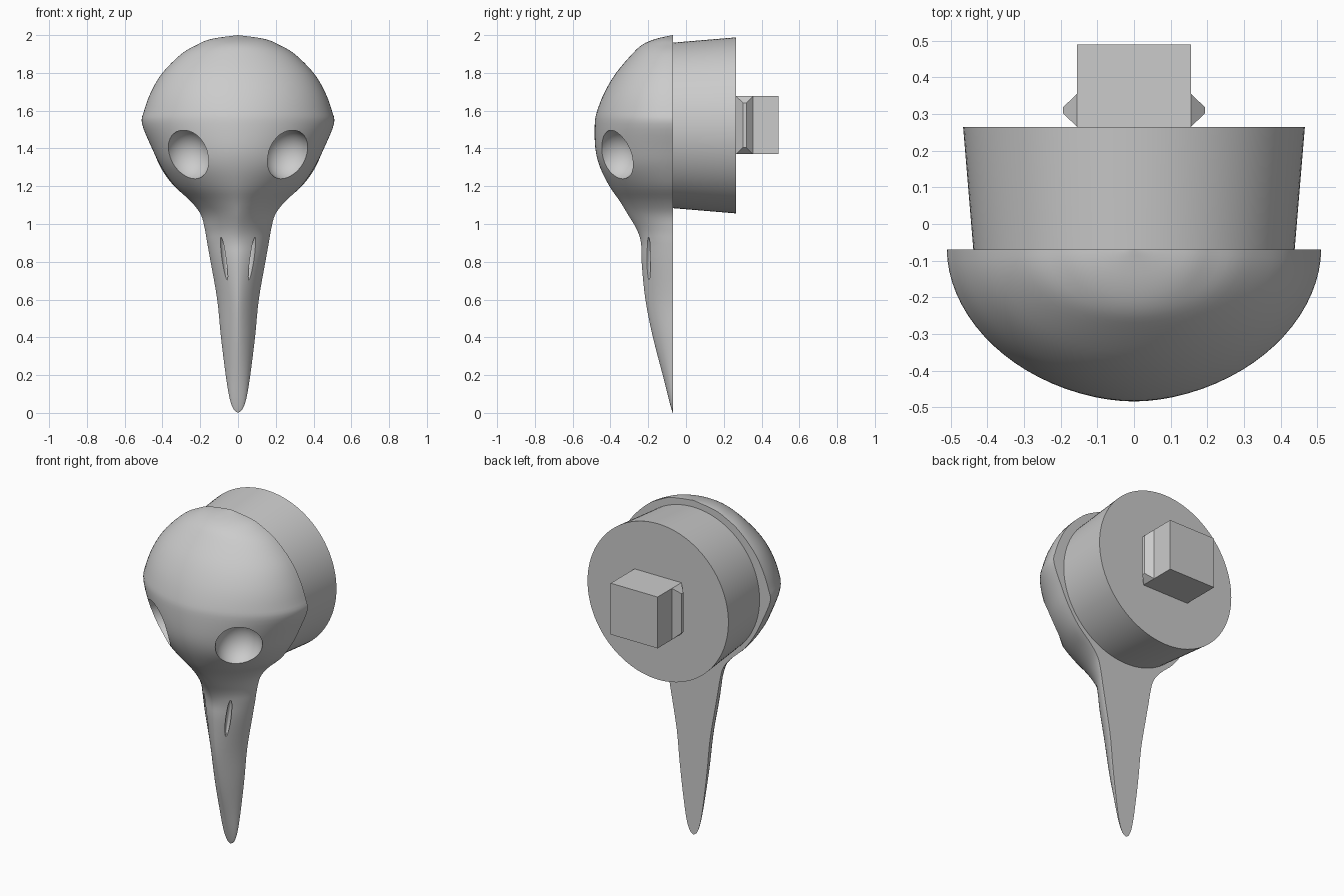
import bpy, bmesh
from math import cos, sin, pi, radians
from mathutils import Vector, Matrix

if "Cube" in bpy.data.objects:
    bpy.data.objects.remove(bpy.data.objects["Cube"], do_unlink=True)

grey = bpy.data.materials.new("plain grey")
grey.use_nodes = True
grey.diffuse_color = (.6, .6, .6, 1)
grey.node_tree.nodes["Principled BSDF"].inputs["Base Color"].default_value = (.6, .6, .6, 1)

BACK = -.07      # flat rear plane of the skull
PLUG_END = .265  # rear face of the plug


def finish(name, bm):
    """Turn a bmesh into a named object with the shared material."""
    bmesh.ops.recalc_face_normals(bm, faces=bm.faces)
    mesh = bpy.data.meshes.new(name)
    bm.to_mesh(mesh)
    bm.free()
    mesh.materials.append(grey)
    obj = bpy.data.objects.new(name, mesh)
    bpy.context.collection.objects.link(obj)
    return obj


def select_only(obj):
    bpy.ops.object.select_all(action='DESELECT')
    obj.select_set(True)
    bpy.context.view_layer.objects.active = obj


def smooth(obj, angle):
    select_only(obj)
    bpy.ops.object.shade_smooth_by_angle(angle=radians(angle))


def spline(rows, steps):
    """Smooth curve through the rows of a section table."""
    pts = [Vector(r) for r in rows]
    pts = [pts[0]] + pts + [pts[-1]]
    out = []
    for a, b, c, d in zip(pts, pts[1:], pts[2:], pts[3:]):
        for i in range(steps):
            t = i / steps
            out.append(b + (c - a) * t / 2 + (a * 2 - b * 5 + c * 4 - d) * t**2 / 2
                       + (b * 3 - a - c * 3 + d) * t**3 / 2)
    return out + [pts[-1]]


# Skull: height, half width, depth and roundness of each section
sections = [
    (2, 0, 0, 2), (1.98, .14, .09, 2), (1.95, .215, .16, 2),
    (1.9, .3, .215, 2), (1.8, .4, .3, 2), (1.7, .46, .36, 2),
    (1.6, .497, .4, 1.95), (1.53, .508, .413, 1.9), (1.4, .455, .41, 1.9),
    (1.3, .405, .385, 1.9), (1.2, .335, .335, 1.75), (1.12, .25, .28, 1.6),
    (1.05, .197, .237, 1.5), (.97, .175, .19, 1.5), (.9, .163, .168, 1.6),
    (.8, .145, .165, 1.6), (.6, .11, .145, 1.5), (.4, .09, .105, 1.6),
    (.2, .065, .053, 1.8), (.08, .045, .023, 2), (.02, .024, .007, 2), (0, 0, 0, 2)]
SIDES = 40
bm = bmesh.new()
rings = []
for z, w, d, n in spline(sections, 4):
    ring = []
    for i in range(SIDES + 1):
        c, s = cos(pi * i / SIDES), max(0, sin(pi * i / SIDES))
        x = max(w, 0) * abs(c) ** (2 / n) * (1 if c > 0 else -1)
        ring.append(bm.verts.new((x, BACK - max(d, 0) * s ** (2 / n), z)))
    rings.append(ring)
for low, high in zip(rings, rings[1:]):
    for i in range(SIDES + 1):
        j = (i + 1) % (SIDES + 1)
        bm.faces.new((low[i], low[j], high[j], high[i]))
bmesh.ops.remove_doubles(bm, verts=bm.verts, dist=.0005)
skull = finish("skull", bm)


def carve(centre, size, turn):
    """Hollow out an ellipsoid from the skull."""
    bm = bmesh.new()
    bmesh.ops.create_uvsphere(bm, u_segments=32, v_segments=20, radius=1)
    cutter = finish("hollow_cutter", bm)
    cutter.location, cutter.scale, cutter.rotation_euler = centre, size, turn
    cutter.hide_render = True
    mod = skull.modifiers.new("hollow", 'BOOLEAN')
    mod.operation, mod.solver, mod.object = 'DIFFERENCE', 'EXACT', cutter
    select_only(skull)
    bpy.ops.object.modifier_apply(modifier=mod.name)
    bpy.data.objects.remove(cutter, do_unlink=True)


# Eye sockets and nostril slits
for side in (-1, 1):
    carve((side * .265, -.37, 1.365), (.128, .13, .138), (0, side * .3, side * .66))
    carve((side * .073, -.195, .82), (.014, .03, .12), (0, side * .12, side * .5))
smooth(skull, 35)

# Tapered round plug behind the skull
bm = bmesh.new()
bmesh.ops.create_cone(
    bm, cap_ends=True, segments=96, radius1=.438, radius2=.466, depth=PLUG_END - BACK,
    matrix=Matrix.Translation((0, (BACK + PLUG_END) / 2, 1.522)) @ Matrix.Rotation(-pi / 2, 4, 'X'))
smooth(finish("plug", bm), 35)


def block(name, low, high, taper=None):
    """Box between two corners; taper shrinks its outer x face (y, z)."""
    low, high = Vector(low), Vector(high)
    mid, size = (low + high) / 2, high - low
    bm = bmesh.new()
    bmesh.ops.create_cube(bm, size=1)
    for v in bm.verts:
        outer = v.co.x * mid.x > 0
        if taper and outer:
            v.co.y *= taper[0]
            v.co.z *= taper[1]
        v.co = mid + v.co * size
    return finish(name, bm)


# Mounting peg with a bevelled catch on each side
Z0, Z1 = 1.37, 1.677
block("peg", (-.155, PLUG_END, Z0), (.155, .49, Z1))
block("left_catch", (.155, PLUG_END, Z0), (.193, .355, Z1), (.2, .77))
block("right_catch", (-.193, PLUG_END, Z0), (-.155, .355, Z1), (.2, .77))
